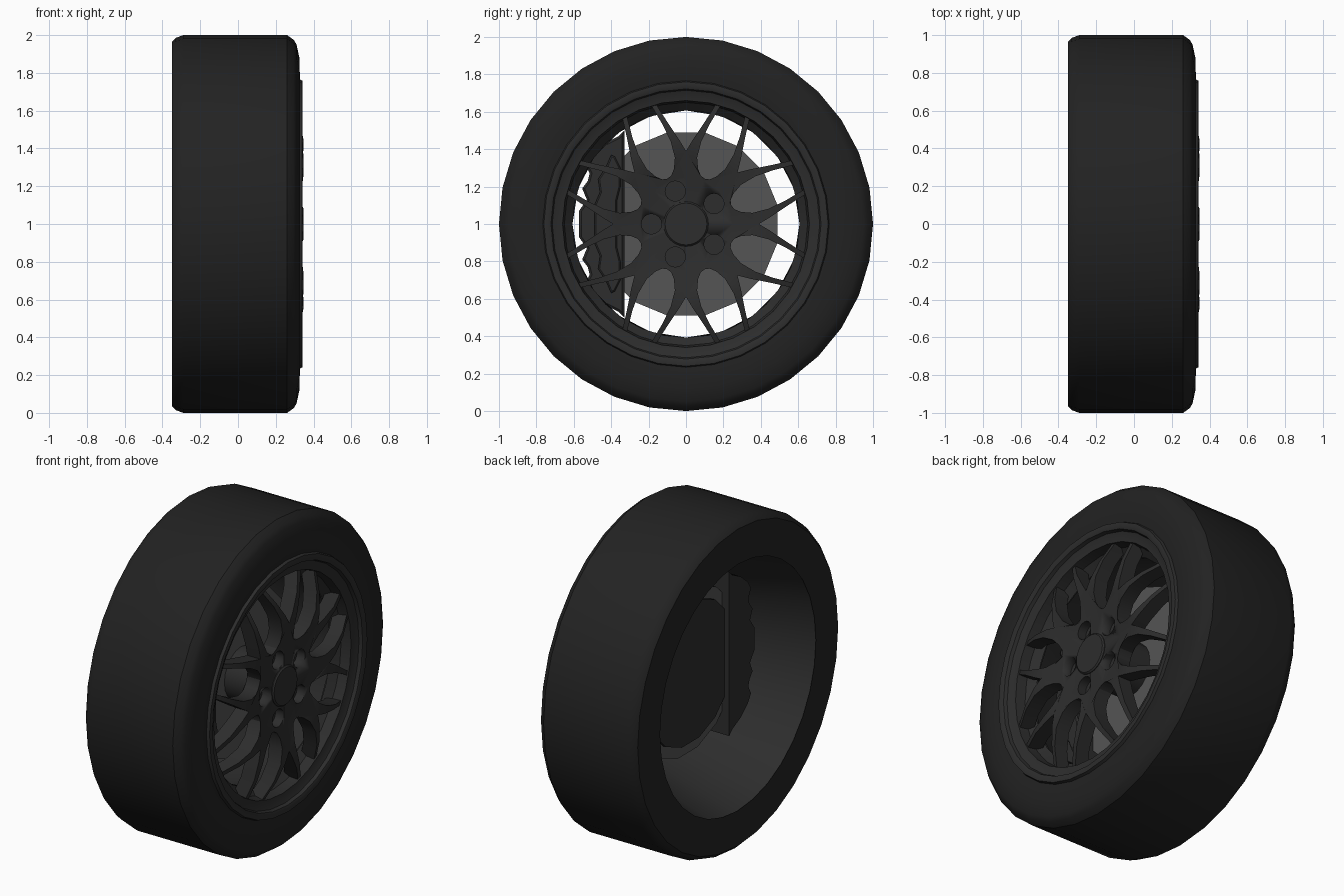
import bpy, bmesh
from math import sin, cos, pi, radians

if "Cube" in bpy.data.objects:
    bpy.data.objects.remove(bpy.data.objects["Cube"])

CZ = 1.0  # axle height; the axle runs along x


def material(name, v):
    m = bpy.data.materials.new(name)
    m.diffuse_color = (v, v, v, 1)
    m.use_nodes = True
    m.node_tree.nodes["Principled BSDF"].inputs["Base Color"].default_value = m.diffuse_color
    return m


RUBBER = material("rubber", 0.016)
ALLOY = material("dark_alloy", 0.026)
STEEL = material("disc_steel", 0.09)


def finish(bm, name, mat, recalc=True):
    if recalc:
        bmesh.ops.recalc_face_normals(bm, faces=bm.faces)
    me = bpy.data.meshes.new(name)
    bm.to_mesh(me)
    bm.free()
    ob = bpy.data.objects.new(name, me)
    bpy.context.collection.objects.link(ob)
    ob.location.z = CZ
    me.materials.append(mat)
    bpy.ops.object.select_all(action='DESELECT')
    ob.select_set(True)
    bpy.context.view_layer.objects.active = ob
    bpy.ops.object.shade_smooth_by_angle(angle=radians(30))
    return ob


def lathe(name, profile, n, mat):
    """Spin an (x, radius) profile about the axle."""
    bm = bmesh.new()
    rings = [[bm.verts.new((x, r * cos(2 * pi * j / n), r * sin(2 * pi * j / n)))
              for j in range(n)] for x, r in profile]
    for a, b in zip(rings, rings[1:]):
        for j in range(n):
            k = (j + 1) % n
            bm.faces.new((a[j], b[j], b[k], a[k]))
    return finish(bm, name, mat, recalc=False)


def plate(name, outline, x0, x1, mat, bevel=0.0):
    """Extrude a (y, z) outline along x."""
    bm = bmesh.new()
    f = bm.faces.new([bm.verts.new((x0, y, z)) for y, z in outline])
    ext = bmesh.ops.extrude_face_region(bm, geom=[f])["geom"]
    top = [v for v in ext if isinstance(v, bmesh.types.BMVert)]
    bmesh.ops.translate(bm, verts=top, vec=(x1 - x0, 0, 0))
    if bevel:
        edges = [e for e in bm.edges if all(v in top for v in e.verts)]
        bmesh.ops.bevel(bm, geom=edges, offset=bevel, segments=1, affect='EDGES')
    return finish(bm, name, mat)


def circle(r, n, phase=0.0, cy=0.0, cz=0.0):
    return [(cy + r * cos(2 * pi * (j + phase) / n), cz + r * sin(2 * pi * (j + phase) / n))
            for j in range(n)]


# Tyre: front bead, sidewall, tread, back wall
lathe("tyre", [(0.322, 0.755), (0.327, 0.80), (0.325, 0.88), (0.31, 0.95), (0.295, 0.975),
               (0.26, 1.0), (-0.29, 1.0), (-0.33, 0.985), (-0.35, 0.965), (-0.35, 0.75)],
      32, RUBBER)

# Tapered barrel, open to the back
lathe("rim_barrel", [(-0.35, 0.77), (-0.10, 0.70), (0.10, 0.635), (0.20, 0.607)], 20, ALLOY)

# Stepped front rim lip
lathe("rim_lip", [(0.20, 0.607), (0.24, 0.65), (0.30, 0.66), (0.305, 0.69), (0.315, 0.715),
                  (0.335, 0.722), (0.342, 0.74), (0.340, 0.76), (0.318, 0.768)], 32, ALLOY)

# Spoke face: eight arms that each fork into two prongs, swept in depth by radius
DEPTH = [(0.0, 0.31), (0.25, 0.31), (0.30, 0.33), (0.39, 0.346), (0.45, 0.346),
         (0.55, 0.33), (0.66, 0.29)]


def front_x(r):
    for (r0, a), (r1, b) in zip(DEPTH, DEPTH[1:]):
        if r <= r1:
            return a + (b - a) * (r - r0) / (r1 - r0)
    return DEPTH[-1][1]


INNER = [(0.39, 0), (0.45, 4.5), (0.55, 10.2), (0.62, 12.8), (0.655, 13.8)]
OUTER = [(0.36, 9.5), (0.45, 10.5), (0.55, 13.4), (0.62, 15.4), (0.655, 16.2)]
FACES = [[(0, 0), (0.25, 0), (0.25, 22.5)],
         [(0.25, 0), (0.25, 22.5), (0.262, 22.5), (0.27, 17), (0.30, 12.5), OUTER[0], INNER[0]]]
for k in range(4):
    FACES.append([INNER[k], OUTER[k], OUTER[k + 1], INNER[k + 1]])

bm = bmesh.new()
for arm in range(8):
    for side in (1, -1):
        for f in FACES:
            vs = []
            for r, a in f:
                t = radians(45 * arm + side * a)
                vs.append(bm.verts.new((front_x(r), r * cos(t), r * sin(t))))
            bm.faces.new(vs if side > 0 else vs[::-1])
bmesh.ops.remove_doubles(bm, verts=bm.verts, dist=0.0005)
ext = bmesh.ops.extrude_face_region(bm, geom=bm.faces[:])["geom"]
for v in ext:
    if isinstance(v, bmesh.types.BMVert):
        v.co.x -= 0.09
spokes = finish(bm, "spokes", ALLOY)

# Five lug recesses cut into the hub face
for k in range(5):
    t = radians(36 + 72 * k)
    cut = plate("lug_cutter", circle(0.054, 16, 0, 0.185 * cos(t), 0.185 * sin(t)),
                0.255, 0.45, ALLOY)
    cut.hide_render = True
    cut.hide_set(True)
    mod = spokes.modifiers.new("lug_recess", 'BOOLEAN')
    mod.operation = 'DIFFERENCE'
    mod.solver = 'EXACT'
    mod.object = cut

# Centre cap and hub carrier behind the spokes
plate("centre_cap", circle(0.12, 24), 0.29, 0.322, ALLOY, 0.008)
plate("hub", circle(0.16, 20), 0.0, 0.24, ALLOY)

# Brake disc with darker backing plate
plate("brake_disc", circle(0.5, 16, 0.5), -0.01, 0.02, STEEL)
plate("disc_backing", circle(0.43, 16, 0.5), -0.03, -0.008, ALLOY)

# Brake caliper: straight inside edge, wavy outside edge, raised front panel
half = [(-0.33, 0.5), (-0.36, 0.47), (-0.44, 0.43), (-0.51, 0.37), (-0.54, 0.32), (-0.515, 0.27),
        (-0.525, 0.23), (-0.555, 0.19), (-0.53, 0.13), (-0.572, 0.07)]
plate("brake_caliper", half + [(y, -z) for y, z in reversed(half)], -0.06, 0.09, ALLOY, 0.012)
panel = [(-0.38, 0.36), (-0.40, 0.37), (-0.43, 0.30), (-0.47, 0.24), (-0.46, 0.17),
         (-0.49, 0.10)]
inner_edge = [(-0.37, -0.12), (-0.37, 0.12), (-0.35, 0.2), (-0.35, 0.3)]
plate("caliper_panel", panel + [(y, -z) for y, z in reversed(panel)]
      + [(-0.35, -0.3), (-0.35, -0.2)] + inner_edge, 0.085, 0.115, ALLOY, 0.008)
